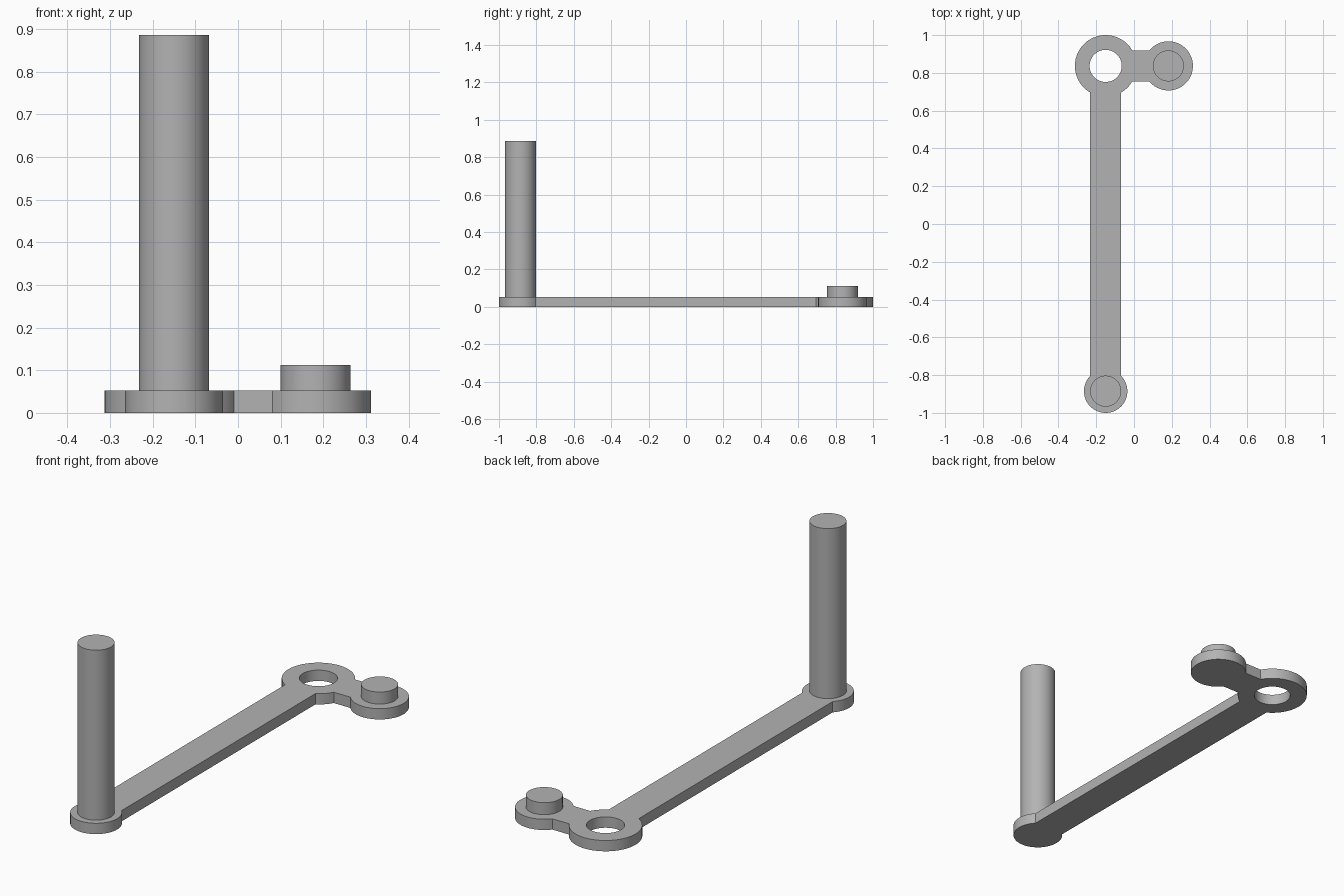
import bpy, bmesh, math
from mathutils import Vector

if "Cube" in bpy.data.objects:
    bpy.data.objects.remove(bpy.data.objects["Cube"])

T = 0.053          # plate thickness
HW = 0.082         # half width of both arms
RING, R_RING = (-0.15, 0.837), 0.163
FRONT, R_FRONT = (-0.15, -0.885), 0.115
SIDE, R_SIDE = (0.182, 0.837), 0.13
R_HOLE = 0.085

grey = bpy.data.materials.new("grey metal")
grey.diffuse_color = (0.45, 0.45, 0.45, 1)
grey.use_nodes = True
grey.node_tree.nodes["Principled BSDF"].inputs["Base Color"].default_value = grey.diffuse_color


def arc(center, r, a0, a1, n):
    """Points on an arc from angle a0 to a1, both ends included."""
    return [(center[0] + r * math.cos(a0 + (a1 - a0) * i / n),
             center[1] + r * math.sin(a0 + (a1 - a0) * i / n)) for i in range(n + 1)]


def finish(bm, name):
    bmesh.ops.recalc_face_normals(bm, faces=bm.faces)
    mesh = bpy.data.meshes.new(name)
    bm.to_mesh(mesh)
    bm.free()
    mesh.materials.append(grey)
    ob = bpy.data.objects.new(name, mesh)
    bpy.context.collection.objects.link(ob)
    bpy.ops.object.select_all(action='DESELECT')
    ob.select_set(True)
    bpy.context.view_layer.objects.active = ob
    bpy.ops.object.shade_smooth_by_angle(angle=math.radians(30))
    return ob


def extruded(name, loops, z0, z1):
    """Solid from an outline and optional hole loops."""
    bm = bmesh.new()
    edges = []
    for pts in loops:
        vs = [bm.verts.new((x, y, z0)) for x, y in pts]
        edges += [bm.edges.new((v, vs[i - 1])) for i, v in enumerate(vs)]
    bmesh.ops.triangle_fill(bm, use_beauty=True, edges=edges, normal=(0, 0, 1))
    res = bmesh.ops.extrude_face_region(bm, geom=bm.faces[:], use_keep_orig=True)
    top = [g for g in res["geom"] if isinstance(g, bmesh.types.BMVert)]
    bmesh.ops.translate(bm, verts=top, vec=Vector((0, 0, z1 - z0)))
    return finish(bm, name)


def peg(name, center, r, z0, z1):
    bm = bmesh.new()
    bmesh.ops.create_cone(bm, cap_ends=True, segments=64, radius1=r, radius2=r, depth=z1 - z0)
    bmesh.ops.translate(bm, verts=bm.verts, vec=(*center, (z0 + z1) / 2))
    return finish(bm, name)


# Bracket plate: three round ends joined by straight arms, counter-clockwise
pi = math.pi
f, g, s = (math.asin(HW / r) for r in (R_FRONT, R_RING, R_SIDE))
outline = (arc(FRONT, R_FRONT, pi / 2 + f, 2.5 * pi - f, 56)
           + arc(RING, R_RING, -pi / 2 + g, -g, 12)
           + arc(SIDE, R_SIDE, -pi + s, pi - s, 56)
           + arc(RING, R_RING, g, 1.5 * pi - g, 48))
hole = arc(RING, R_HOLE, 0, 2 * pi, 64)[:-1]
extruded("bracket_plate", [outline, hole], 0, T)

# Upright pegs
peg("tall_peg", FRONT, HW, T, 0.886)
peg("short_peg", SIDE, HW, T, 0.112)
